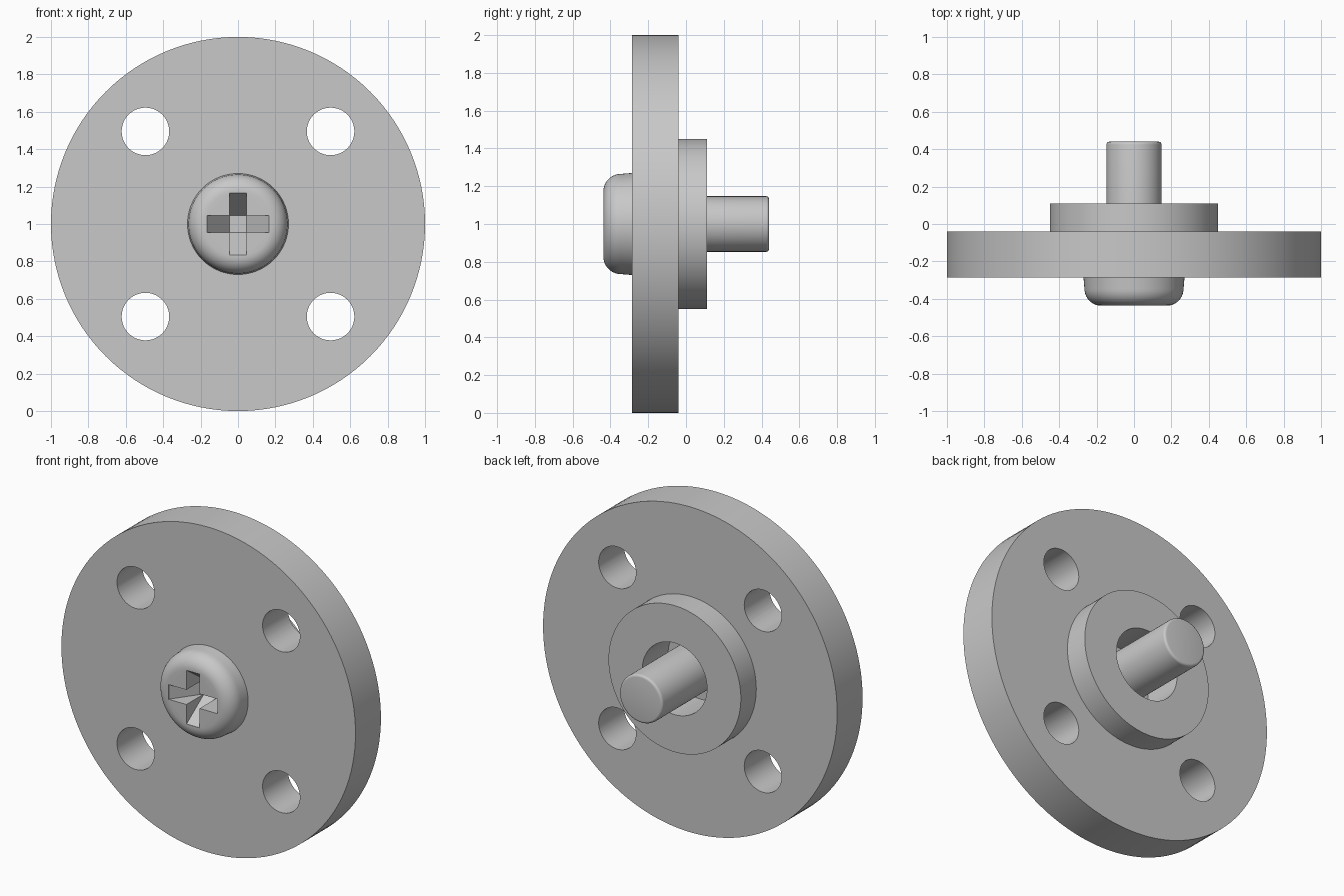
import bpy, bmesh, math

if "Cube" in bpy.data.objects:
    bpy.data.objects.remove(bpy.data.objects["Cube"])

CZ = 1.0          # height of the common axis, which runs along y
SEG = 128

metal = bpy.data.materials.new("grey metal")
metal.diffuse_color = (0.58, 0.58, 0.58, 1)
metal.use_nodes = True
metal.node_tree.nodes["Principled BSDF"].inputs["Base Color"].default_value = metal.diffuse_color


def make_object(name, bm):
    bmesh.ops.recalc_face_normals(bm, faces=bm.faces)
    mesh = bpy.data.meshes.new(name)
    bm.to_mesh(mesh)
    bm.free()
    mesh.materials.append(metal)
    obj = bpy.data.objects.new(name, mesh)
    bpy.context.collection.objects.link(obj)
    return obj


def lathe(name, profile, ring=False, seg=SEG, cx=0.0, cz=CZ):
    """Turn (radius, y) points around y; a ring closes its profile, otherwise ends are capped."""
    bm = bmesh.new()
    loops = []
    for r, y in profile:
        loops.append([bm.verts.new((cx + r * math.cos(math.tau * i / seg), y,
                                    cz + r * math.sin(math.tau * i / seg)))
                      for i in range(seg)])
    pairs = list(zip(loops, loops[1:]))
    if ring:
        pairs.append((loops[-1], loops[0]))
    else:
        bm.faces.new(loops[0])
        bm.faces.new(loops[-1])
    for a, b in pairs:
        for i in range(seg):
            j = (i + 1) % seg
            bm.faces.new((a[i], a[j], b[j], b[i]))
    return make_object(name, bm)


def slot_cutter(name, upright):
    """Bar with sloping ends, narrowing towards the bottom of the recess."""
    w, length, top, front, floor = 0.045, 0.165, -0.50, -0.435, -0.265
    outline = [(-length, top), (length, top), (length, front),
               (w, floor), (-w, floor), (-length, front)]
    bm = bmesh.new()
    sides = []
    for t in (-w, w):
        sides.append([bm.verts.new((t, y, CZ + u) if upright else (u, y, CZ + t))
                      for u, y in outline])
    n = len(outline)
    for s in sides:
        bm.faces.new(s)
    for i in range(n):
        j = (i + 1) % n
        bm.faces.new((sides[0][i], sides[0][j], sides[1][j], sides[1][i]))
    return make_object(name, bm)


def cut(obj, cutter):
    cutter.hide_render = True
    mod = obj.modifiers.new("cut", 'BOOLEAN')
    mod.operation = 'DIFFERENCE'
    mod.solver = 'EXACT'
    mod.object = cutter
    bpy.context.view_layer.objects.active = obj
    bpy.ops.object.modifier_apply(modifier=mod.name)
    bpy.data.objects.remove(cutter)


def smooth(obj):
    bpy.ops.object.select_all(action='DESELECT')
    obj.select_set(True)
    bpy.context.view_layer.objects.active = obj
    bpy.ops.object.shade_smooth_by_angle(angle=math.radians(30))


def fillet(r, y, rad_r, rad_y, steps, a0, a1):
    """Elliptical arc of profile points around (r, y)."""
    return [(r + rad_r * math.cos(math.radians(a0 + (a1 - a0) * i / steps)),
             y + rad_y * math.sin(math.radians(a0 + (a1 - a0) * i / steps)))
            for i in range(steps + 1)]


# Flange disc with raised rear hub, stepped centre bore
flange = lathe("flange", [(0.15, -0.287), (1.0, -0.287), (1.0, -0.04), (0.45, -0.04),
                          (0.45, 0.11), (0.22, 0.11), (0.22, -0.14), (0.15, -0.14)], ring=True)

# Four mounting holes
for sx in (-1, 1):
    for sz in (-1, 1):
        cut(flange, lathe("hole_cutter", [(0.127, -0.5), (0.127, 0.2)], seg=64,
                          cx=sx * 0.495, cz=CZ + sz * 0.495))
smooth(flange)

# Screw: rounded pan head, straight shank with a softened tip
head = fillet(0.175, -0.345, 0.09, 0.092, 10, -90, 0)
tip = fillet(0.132, 0.425, 0.015, 0.015, 4, 0, 90)
screw = lathe("screw", head + [(0.27, -0.287), (0.147, -0.287)] + tip)

# Cross recess in the head
cut(screw, slot_cutter("slot_cutter_upright", True))
cut(screw, slot_cutter("slot_cutter_level", False))
smooth(screw)
